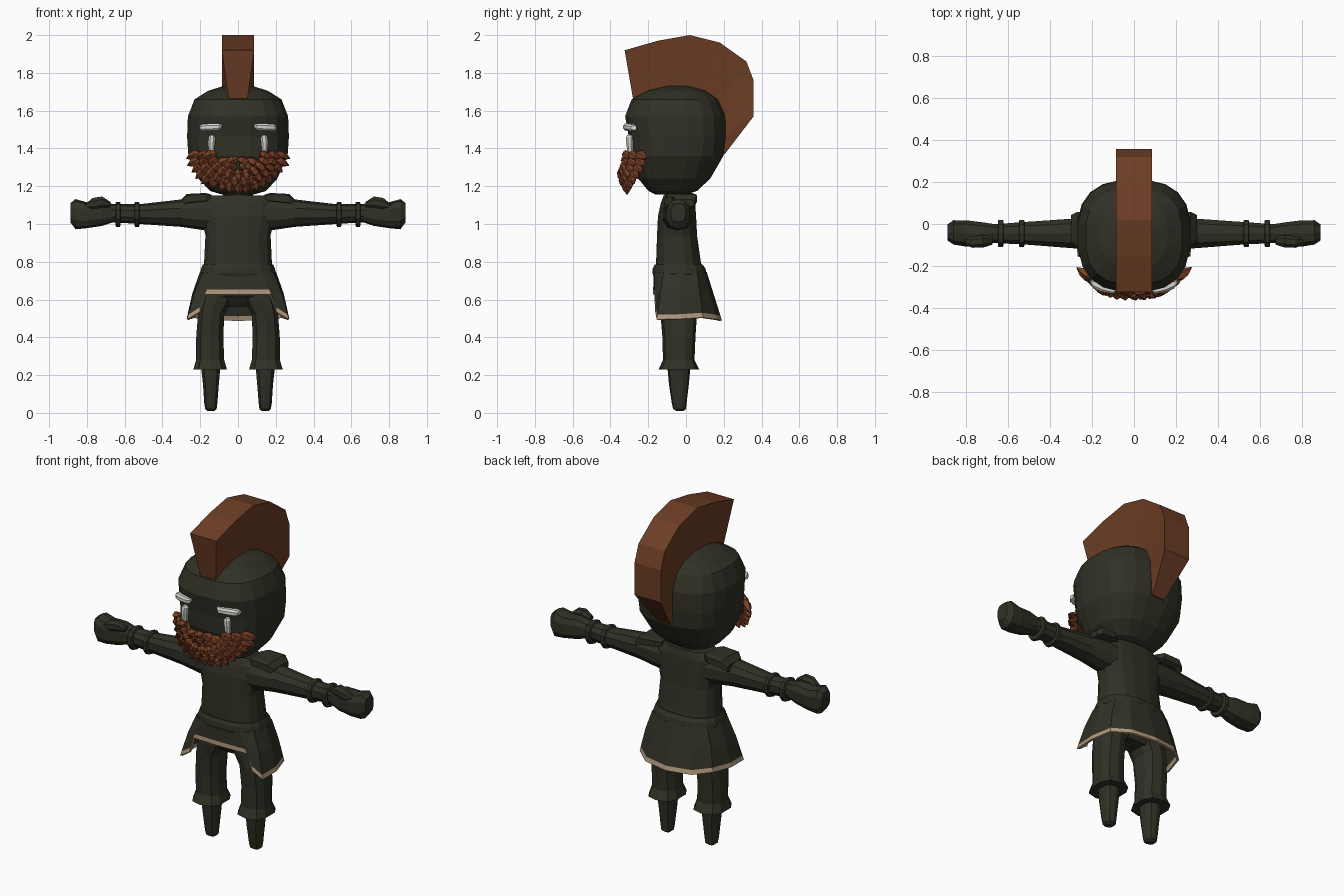
import bpy, bmesh, math, random
from mathutils import Vector

random.seed(4)


def material(name, rgb):
    m = bpy.data.materials.new(name)
    m.diffuse_color = (*rgb, 1)
    return m


DARK = material("dark olive", (0.03, 0.03, 0.019))
CREST = material("crest brown", (0.15, 0.047, 0.018))
BEARD = material("beard auburn", (0.19, 0.05, 0.018))
TRIM = material("tan trim", (0.42, 0.31, 0.2))
WHITE = material("off white", (0.68, 0.68, 0.64))


def finish(bm, name, mats, mirror=False):
    bmesh.ops.recalc_face_normals(bm, faces=bm.faces)
    me = bpy.data.meshes.new(name)
    bm.to_mesh(me)
    bm.free()
    ob = bpy.data.objects.new(name, me)
    bpy.context.collection.objects.link(ob)
    for m in mats:
        me.materials.append(m)
    if mirror:
        ob.modifiers.new("mirror", 'MIRROR').use_clip = False
    return ob


def skin(bm, rings, closed=True, caps=True):
    """Join rows of points with quads."""
    rows = [[bm.verts.new(p) for p in r] for r in rings]
    n = len(rows[0])
    for a, b in zip(rows, rows[1:]):
        for i in range(n if closed else n - 1):
            j = (i + 1) % n
            bm.faces.new((a[i], a[j], b[j], b[i]))
    if caps:
        bm.faces.new(rows[0][::-1])
        bm.faces.new(rows[-1])


def loft(name, rings, mat, axis='z', n=12, p=2.3, mirror=False):
    """Rings are (position, low1, high1, low2, high2) across the other two axes."""
    out = []
    for pos, l1, h1, l2, h2 in rings:
        row = []
        for i in range(n):
            a = 2 * math.pi * (i + 0.5) / n
            c, s = math.cos(a), math.sin(a)
            u = (l1 + h1) / 2 + (h1 - l1) / 2 * math.copysign(abs(c) ** (2 / p), c)
            v = (l2 + h2) / 2 + (h2 - l2) / 2 * math.copysign(abs(s) ** (2 / p), s)
            row.append((u, v, pos) if axis == 'z' else (pos, u, v))
        out.append(row)
    bm = bmesh.new()
    skin(bm, out)
    return finish(bm, name, [mat], mirror)


# head and neck
loft("head", [(1.155, -.08, .08, -.16, .0), (1.175, -.15, .15, -.2, .06),
              (1.24, -.21, .21, -.255, .13), (1.36, -.265, .265, -.3, .2),
              (1.46, -.272, .272, -.305, .212), (1.57, -.268, .268, -.325, .21),
              (1.66, -.232, .232, -.29, .17), (1.705, -.16, .16, -.21, .11),
              (1.73, -.08, .08, -.11, .02)], DARK, n=20, p=2.6)
loft("neck", [(1.1, -.09, .09, -.12, .03), (1.19, -.08, .08, -.11, .02)], DARK, n=10)

# crest: wide outer edge, narrow inner edge
outer = [(-.325, 1.92), (-.15, 1.97), (.02, 2.0), (.18, 1.96), (.32, 1.86),
         (.358, 1.76), (.358, 1.57), (.205, 1.37)]
inner = [(-.28, 1.66), (-.15, 1.66), (0, 1.66), (.08, 1.64), (.14, 1.6),
         (.16, 1.53), (.17, 1.45), (.17, 1.36)]
bm = bmesh.new()
rings = []
for k, ((oy, oz), (iy, iz)) in enumerate(zip(outer, inner)):
    w = .04 if k == 7 else .086
    rings.append([(w, oy, oz), (-w, oy, oz), (-.05, iy, iz), (.05, iy, iz)])
skin(bm, rings)
finish(bm, "crest", [CREST])

# brows and eyes
loft("brow", [(.085, -.322, -.305, 1.513, 1.53), (.1, -.334, -.3, 1.495, 1.532),
              (.15, -.325, -.285, 1.492, 1.533), (.19, -.31, -.26, 1.49, 1.53),
              (.205, -.292, -.26, 1.497, 1.522)], WHITE, 'x', 8, mirror=True)
loft("eye", [(1.37, .133, .148, -.305, -.28), (1.385, .125, .157, -.312, -.28),
             (1.43, .12, .16, -.318, -.28), (1.46, .118, .157, -.318, -.28),
             (1.472, .13, .148, -.312, -.28)], WHITE, 'z', 8, mirror=True)


# beard: thin base wrapped round the jaw, covered in pointed tufts
def jaw(a, r, out=0.0):
    x = .245 * r * math.sin(a)
    z = 1.375 - .19 * r * math.cos(a)
    y = -.312 + .11 * abs(x / .25) ** 2.4 + .25 * max(0, 1.25 - z)
    return Vector((x * (1 + out), y - out, z))


def tuft(bm, base, tip, rad, sides=5):
    d = tip - base
    q = d.to_track_quat('Z', 'Y')
    rings = []
    for t, k in ((0, .35), (.3, 1), (.65, .8), (1, .1)):
        rings.append([base + d * t + q @ Vector((rad * k * math.cos(6.2832 * i / sides),
                      rad * k * math.sin(6.2832 * i / sides), 0)) for i in range(sides)])
    skin(bm, rings)


bm = bmesh.new()
skin(bm, [[jaw(math.radians(-88 + 11 * i), r, .012) for i in range(17)]
          for r in (.5, .75, .95)], closed=False, caps=False)
base = finish(bm, "beard_base", [BEARD])
base.modifiers.new("thick", 'SOLIDIFY').thickness = .02

bm = bmesh.new()
for r, count, out in ((.93, 17, .012), (.76, 14, .022), (.58, 11, .028)):
    for i in range(count):
        a = math.radians(-90 + 180 * i / (count - 1))
        s = jaw(a, r - .12, out)
        e = jaw(a * .96, r + .14, out + .006) + Vector((0, 0, -.015))
        e.x += random.uniform(-.012, .012)
        tuft(bm, s, e, .026)
finish(bm, "beard_tufts", [BEARD])

# moustache sweeping out and down from the nose
bm = bmesh.new()
for s in (-1, 1):
    for x0, z0, x1, z1 in ((.0, 1.345, .07, 1.32), (.02, 1.33, .085, 1.28),
                           (.05, 1.345, .125, 1.3), (.09, 1.335, .16, 1.27),
                           (.12, 1.35, .2, 1.32), (.01, 1.315, .05, 1.29)):
        tuft(bm, Vector((s * x0, -.325 + x0 * .15, z0)),
             Vector((s * x1, -.325 + x1 * .2, z1)), .026)
finish(bm, "moustache", [BEARD])

# torso and belt
loft("torso", [(.72, -.19, .19, -.165, .1), (.8, -.182, .182, -.16, .08),
               (.94, -.175, .175, -.155, .06), (1.04, -.2, .2, -.15, .055),
               (1.11, -.2, .2, -.135, .05), (1.15, -.15, .15, -.12, .04)], DARK, n=16, p=2.6)
loft("belt", [(.725, -.2, .2, -.175, .105), (.74, -.204, .204, -.18, .11),
              (.765, -.198, .198, -.178, .105), (.785, -.19, .19, -.168, .09)],
     DARK, n=16, p=2.6)

# tunic skirt: raised front hem, flared sides and back, tan edge
waist = [(0, -.17), (.12, -.165), (.165, -.145), (.188, -.12), (.202, -.03),
         (.18, .06), (.11, .1), (0, .11)]
hem = [(0, -.175, .628), (.175, -.168, .628), (.203, -.163, .535), (.27, -.155, .495),
       (.272, -.03, .497), (.24, .09, .505), (.15, .165, .495), (0, .19, .49)]
rows = [[], [], [], []]
for (wx, wy), h in zip(waist, hem):
    a, b = Vector((wx, wy, .745)), Vector(h)
    mid = a.lerp(b, .45) + Vector((wx * .04, 0, 0))
    up = (mid - b).normalized() * .026
    for row, p in zip(rows, (a, mid, b + up, b)):
        row.append(p)
full = [r + [Vector((-p.x, p.y, p.z)) for p in r[-2:0:-1]] for r in rows]
bm = bmesh.new()
skin(bm, full, caps=False)
bm.faces.ensure_lookup_table()
for f in bm.faces[-len(full[0]):]:
    f.material_index = 1
skirt = finish(bm, "skirt", [DARK, TRIM])
sol = skirt.modifiers.new("thick", 'SOLIDIFY')
sol.thickness = .012

# arms, cuffs and mitten hands
loft("arm", [(.12, -.13, .04, .96, 1.14), (.2, -.125, .035, .97, 1.135),
             (.3, -.118, .028, .985, 1.13), (.52, -.1, .012, 1.0, 1.105),
             (.68, -.092, .0, 1.01, 1.105)], DARK, 'x', 10, mirror=True)
for name, x in (("elbow_cuff", .535), ("wrist_cuff", .635)):
    loft(name, [(x - .014, -.105, .015, .993, 1.108), (x - .01, -.112, .022, .985, 1.117),
                (x + .01, -.112, .022, .985, 1.117), (x + .014, -.105, .015, .993, 1.108)],
         DARK, 'x', 10, mirror=True)
loft("hand", [(.66, -.09, .0, 1.01, 1.105), (.72, -.105, .01, .99, 1.12),
              (.8, -.11, .02, .978, 1.115), (.86, -.1, .02, .972, 1.132),
              (.888, -.08, .0, 1.01, 1.11)], DARK, 'x', 10, p=2.8, mirror=True)
loft("thumb", [(.675, -.1, -.06, 1.09, 1.118), (.72, -.115, -.05, 1.08, 1.148),
               (.77, -.115, -.06, 1.07, 1.14), (.81, -.1, -.06, 1.08, 1.105)],
     DARK, 'x', 8, mirror=True)

# shoulder pads: sloping slabs that droop at the outer edge
loft("shoulder_pad", [(.14, -.09, .03, 1.12, 1.155), (.17, -.11, .055, 1.115, 1.165),
                      (.27, -.11, .06, 1.105, 1.16), (.3, -.09, .045, 1.09, 1.13)],
     DARK, 'x', 8, p=5, mirror=True)

# hips, trouser legs and boots
loft("hips", [(.56, -.09, .09, -.09, .03), (.62, -.19, .19, -.14, .06),
              (.74, -.19, .19, -.15, .09)], DARK, n=14, p=2.8)
loft("trouser_leg", [(.23, .055, .24, -.145, .07), (.28, .07, .225, -.122, .045),
                     (.4, .075, .224, -.125, .05), (.52, .07, .215, -.135, .058),
                     (.59, .03, .205, -.14, .06), (.66, .01, .19, -.14, .06)],
     DARK, n=10, p=2.6, mirror=True)
loft("boot", [(.01, .125, .162, -.05, -.015), (.02, .112, .175, -.068, .0),
              (.05, .108, .18, -.075, .003), (.15, .1, .187, -.09, .015),
              (.26, .09, .2, -.1, .025)], DARK, n=10, p=2.6, mirror=True)
